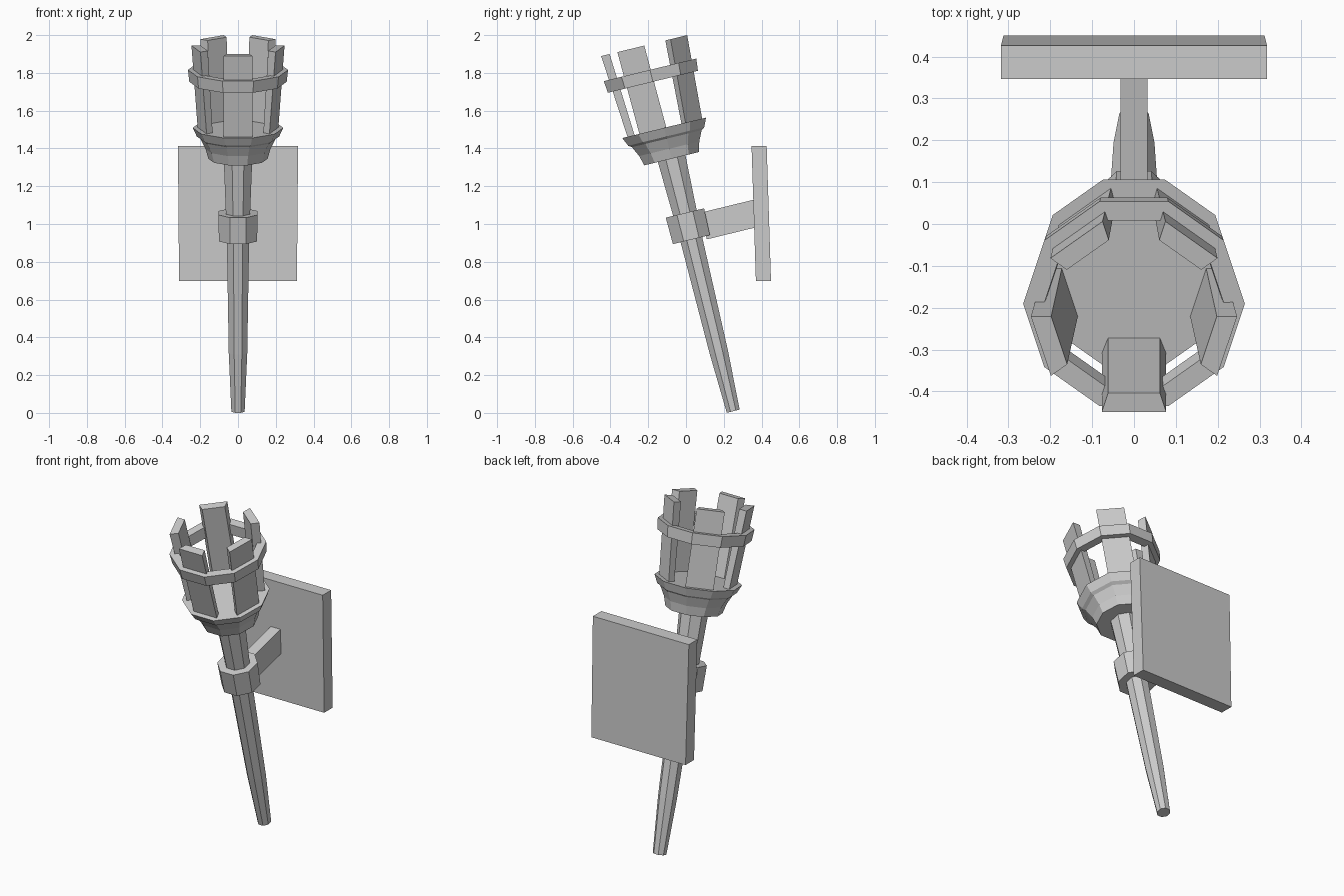
import bpy, bmesh
from math import radians, sin, cos, pi, tau
from mathutils import Matrix

if "Cube" in bpy.data.objects:
    bpy.data.objects.remove(bpy.data.objects["Cube"])

# Local torch frame: z runs up the tilted axis from the handle's foot
TILT = Matrix.Translation((0, 0.25, 0.009)) @ Matrix.Rotation(radians(13.7), 4, 'X')


def finish(name, bm, matrix=TILT):
    bmesh.ops.recalc_face_normals(bm, faces=bm.faces)
    bm.transform(matrix)
    mesh = bpy.data.meshes.new(name)
    bm.to_mesh(mesh)
    bm.free()
    obj = bpy.data.objects.new(name, mesh)
    bpy.context.collection.objects.link(obj)
    return obj


def lathe(name, profile, sides, phase=0.0, closed=False):
    """Faceted solid from (radius, height) points; closed joins last ring to first."""
    bm = bmesh.new()
    rings = [[bm.verts.new((r * cos(phase + tau * i / sides),
                            r * sin(phase + tau * i / sides), z))
              for i in range(sides)] for r, z in profile]
    pairs = list(zip(rings, rings[1:]))
    if closed:
        pairs.append((rings[-1], rings[0]))
    else:
        bm.faces.new(rings[0])
        bm.faces.new(rings[-1])
    for a, b in pairs:
        for i in range(sides):
            j = (i + 1) % sides
            bm.faces.new((a[i], a[j], b[j], b[i]))
    return finish(name, bm)


def prism(name, lower, upper, matrix=TILT):
    """Six-sided block between two quads."""
    bm = bmesh.new()
    a = [bm.verts.new(p) for p in lower]
    b = [bm.verts.new(p) for p in upper]
    bm.faces.new(a)
    bm.faces.new(b)
    for i in range(4):
        j = (i + 1) % 4
        bm.faces.new((a[i], a[j], b[j], b[i]))
    return finish(name, bm, matrix)


# Tapered octagonal handle
lathe("handle", [(0.038, 0), (0.053, 0.32), (0.064, 0.95), (0.082, 1.39)], 8, pi / 8)

# Collar gripping the handle
lathe("collar", [(0.109, 0.935), (0.113, 1.08)], 8, pi / 8)

# Flared cup with rim
lathe("cup", [(0.157, 1.376), (0.172, 1.43), (0.200, 1.485),
              (0.218, 1.497), (0.240, 1.544)], 10)

# Hoop around the slats
lathe("hoop", [(0.258, 1.795), (0.265, 1.86), (0.215, 1.86), (0.208, 1.795)], 10, closed=True)


# Five wedge-shaped slats leaning outward
def slat_quad(r_in, r_out, z):
    return [(-0.062, -r_in, z), (0.062, -r_in, z), (0.077, -r_out, z), (-0.077, -r_out, z)]


for k in range(5):
    prism(f"slat_{k + 1}", slat_quad(0.160, 0.198, 1.52), slat_quad(0.188, 0.234, 1.992),
          TILT @ Matrix.Rotation(tau * k / 5, 4, 'Z'))


# Arm from collar to wall plate
def arm_quad(y):
    return [(-0.032, y, 0.917), (0.032, y, 0.917), (0.032, y, 1.062), (-0.032, y, 1.062)]


prism("arm", arm_quad(0.08), arm_quad(0.37))


# Slightly leaning wall plate
def plate_quad(w, y, z):
    return [(-w, y, z), (w, y, z), (w, y + 0.08, z), (-w, y + 0.08, z)]


prism("wall_plate", plate_quad(0.312, 0.37, 0.698), plate_quad(0.318, 0.347, 1.412),
      Matrix.Identity(4))
